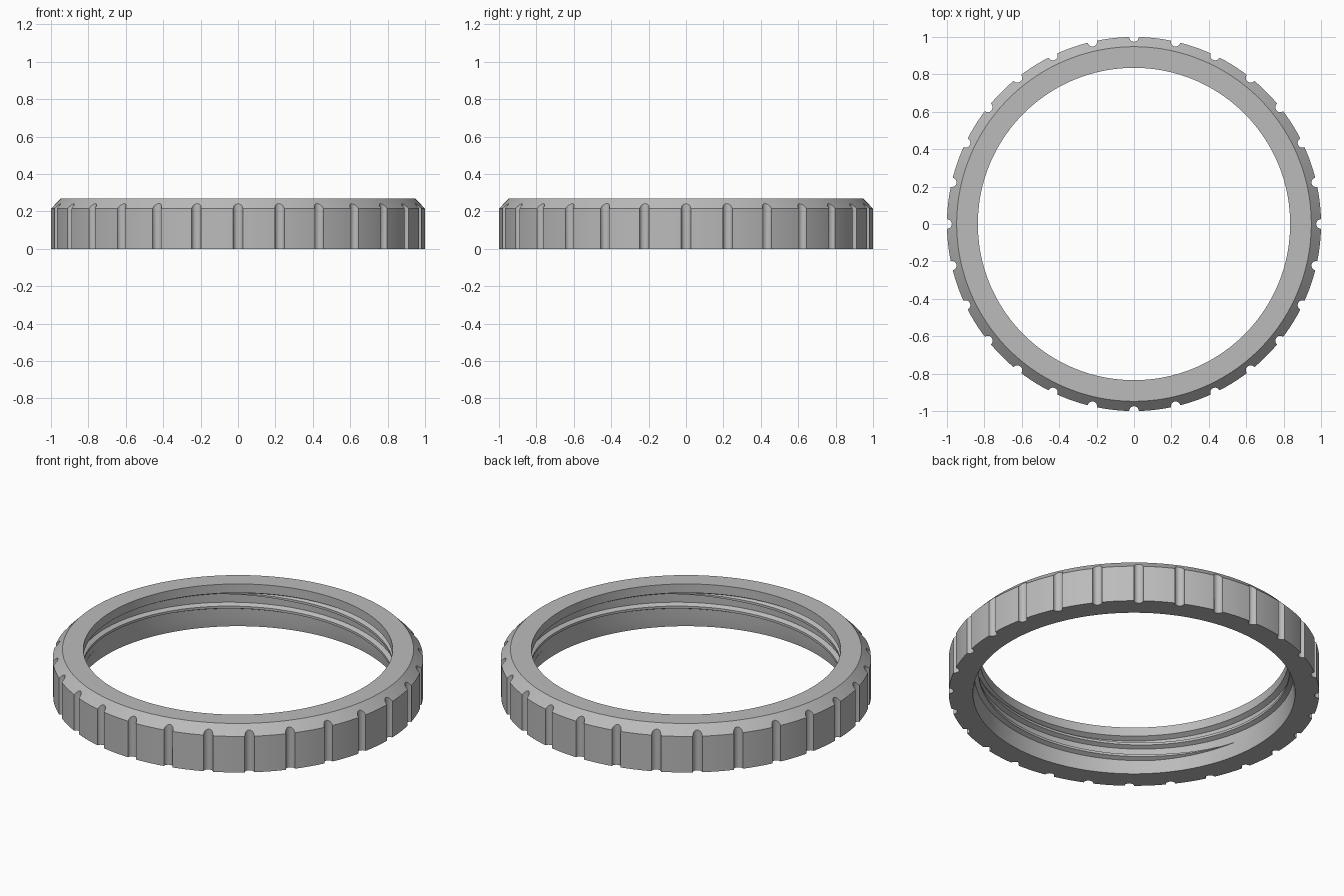
import bpy
import bmesh
from math import cos, sin, pi, radians

SEGMENTS = 168
GROOVES = 28

cube = bpy.data.objects.get("Cube")
if cube:
    bpy.data.objects.remove(cube, do_unlink=True)

grey = bpy.data.materials.new("mid_grey")
grey.use_nodes = True
grey.diffuse_color = (0.5, 0.5, 0.5, 1)
grey.node_tree.nodes["Principled BSDF"].inputs["Base Color"].default_value = (0.5, 0.5, 0.5, 1)


def make_object(name, bm):
    bmesh.ops.recalc_face_normals(bm, faces=bm.faces)
    mesh = bpy.data.meshes.new(name)
    bm.to_mesh(mesh)
    bm.free()
    obj = bpy.data.objects.new(name, mesh)
    bpy.context.collection.objects.link(obj)
    mesh.materials.append(grey)
    return obj


def activate(obj):
    bpy.ops.object.select_all(action="DESELECT")
    obj.select_set(True)
    bpy.context.view_layer.objects.active = obj


def loft(bm, rings, closed):
    """Skin a list of closed cross-sections."""
    count = len(rings[0])
    pairs = list(zip(rings, rings[1:]))
    if closed:
        pairs.append((rings[-1], rings[0]))
    else:
        bm.faces.new(rings[0])
        bm.faces.new(rings[-1])
    for a, b in pairs:
        for i in range(count):
            j = (i + 1) % count
            bm.faces.new((a[i], a[j], b[j], b[i]))


def section(bm, profile, angle):
    return [bm.verts.new((r * cos(angle), r * sin(angle), z)) for r, z in profile]


# Ring body: chamfered outside, lip on top, lead-in at the bottom
profile = [(1.0, 0), (1.0, 0.215), (0.948, 0.268), (0.835, 0.268),
           (0.835, 0.215), (0.862, 0.2), (0.862, 0.06), (0.87, 0)]
bm = bmesh.new()
# Half a step of offset keeps groove centres off the ring's edges
loft(bm, [section(bm, profile, 2 * pi * (i + 0.5) / SEGMENTS) for i in range(SEGMENTS)], True)
ring = make_object("ring_body", bm)

# Grip grooves: round vertical cutters spaced around the rim
bm = bmesh.new()
for i in range(GROOVES):
    a = 2 * pi * i / GROOVES
    scallop = [(cos(a) + 0.026 * cos(2 * pi * k / 20),
                sin(a) + 0.026 * sin(2 * pi * k / 20)) for k in range(20)]
    loft(bm, [[bm.verts.new((x, y, z)) for x, y in scallop] for z in (-0.1, 0.4)], False)
cutter = make_object("groove_cutter", bm)
cutter.hide_render = True

activate(ring)
cut = ring.modifiers.new("grooves", "BOOLEAN")
cut.operation = "DIFFERENCE"
cut.solver = "EXACT"
cut.object = cutter
bpy.ops.object.modifier_apply(modifier=cut.name)
bpy.data.objects.remove(cutter, do_unlink=True)
bpy.ops.object.shade_smooth_by_angle(angle=radians(25))

# Double-start inner thread, tapering into the wall at both ends
SWEEP = 312
STEPS = 156
TAPER = 35
for name, start in (("thread_first", 8), ("thread_second", 188)):
    bm = bmesh.new()
    rings = []
    for i in range(STEPS + 1):
        turn = SWEEP * i / STEPS
        z = 0.08 + 0.125 * turn / SWEEP
        size = max(0.03, min(1, turn / TAPER, (SWEEP - turn) / TAPER))
        crest = 0.863 - 0.025 * size
        foot, tip = 0.022 * size, 0.007 * size
        shape = [(0.868, z - foot), (crest, z - tip), (crest, z + tip), (0.868, z + foot)]
        rings.append(section(bm, shape, radians(start + turn)))
    loft(bm, rings, False)
    activate(make_object(name, bm))
    bpy.ops.object.shade_smooth_by_angle(angle=radians(25))
